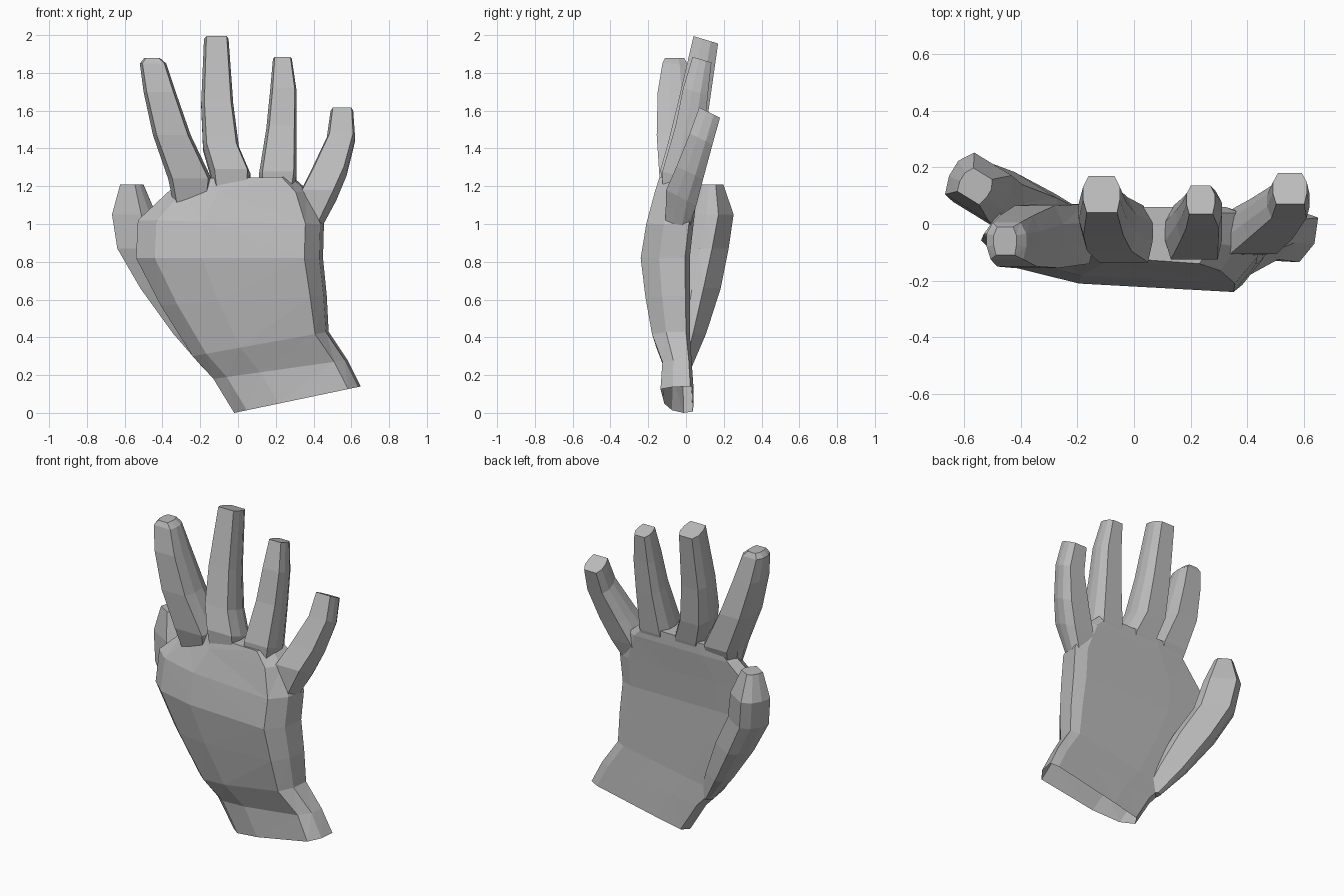
import bpy
import bmesh
from math import sin, cos

cube = bpy.data.objects.get("Cube")
if cube:
    bpy.data.objects.remove(cube, do_unlink=True)

skin = bpy.data.materials.new("plain grey")
skin.use_nodes = True
grey = (0.5, 0.5, 0.5, 1)
skin.diffuse_color = grey
skin.node_tree.nodes["Principled BSDF"].inputs["Base Color"].default_value = grey


def loft(name, rings):
    """Skin a closed tube through rings of equal point count."""
    bm = bmesh.new()
    loops = [[bm.verts.new(p) for p in ring] for ring in rings]
    n = len(loops[0])
    for a, b in zip(loops, loops[1:]):
        for i in range(n):
            j = (i + 1) % n
            bm.faces.new((a[i], a[j], b[j], b[i]))
    bm.faces.new(loops[0][::-1])
    bm.faces.new(loops[-1])
    bmesh.ops.triangulate(bm, faces=[f for f in bm.faces if len(f.verts) == 4])
    bmesh.ops.recalc_face_normals(bm, faces=bm.faces)
    mesh = bpy.data.meshes.new(name)
    bm.to_mesh(mesh)
    bm.free()
    mesh.materials.append(skin)
    ob = bpy.data.objects.new(name, mesh)
    bpy.context.collection.objects.link(ob)
    return ob


def finger(name, stations, tilt=0.3, yaw=0):
    """Stations are x, y, z, width, depth; tilt slopes the tip, yaw turns it."""
    outline = [(-1, -.3), (-.8, -1), (.85, -1), (1, -.3),
               (1, .4), (.7, 1), (-.7, 1), (-1, .4)]
    rings = []
    for x, y, z, w, d in stations:
        offsets = [(u * w / 2, v * d / 2) for u, v in outline]
        rings.append([(x + a * cos(yaw) - b * sin(yaw),
                       y + a * sin(yaw) + b * cos(yaw), z - tilt * b)
                      for a, b in offsets])
    return loft(name, rings)


# Palm and wrist: left x, left z, right x, right z, front y, back y
palm_outline = [(-1, .4), (-.8, -.3), (-.3, -.77), (.8, -1), (.96, -.25),
                (1, .8), (.85, 1), (.3, 1), (-.4, 1), (-.9, .95)]
palm_rows = [
    (-.02, .0, .65, .14, -.135, .04),
    (-.13, .18, .58, .28, -.125, .03),
    (-.24, .30, .48, .43, -.18, .02),
    (-.41, .57, .47, .62, -.215, .02),
    (-.54, .82, .45, .82, -.24, .02),
    (-.53, 1.02, .455, 1.0, -.21, .04),
    (-.37, 1.17, .38, 1.17, -.165, .06),
    (-.3, 1.24, .29, 1.25, -.14, .06),
]
rings = []
for lx, lz, rx, rz, front, back in palm_rows:
    ring = []
    for u, v in palm_outline:
        t = (u + 1) / 2
        ring.append((lx + (rx - lx) * t, (front + back) / 2 + v * (back - front) / 2,
                     lz + (rz - lz) * t))
    rings.append(ring)
hand = loft("hand", rings)

# Fingers and thumb, each rooted inside the palm
digits = [
    finger("index_finger", [
        (-.25, -.04, 1.1, .18, .12), (-.255, -.035, 1.24, .23, .21),
        (-.35, -.045, 1.47, .2, .22), (-.415, -.06, 1.7, .17, .18),
        (-.45, -.06, 1.85, .14, .13), (-.455, -.06, 1.88, .08, .1)], 0),
    finger("middle_finger", [
        (-.03, -.05, 1.08, .18, .14), (-.04, -.035, 1.26, .21, .2),
        (-.09, 0, 1.4, .19, .19), (-.11, .04, 1.63, .17, .16),
        (-.115, .105, 1.975, .13, .13)]),
    finger("ring_finger", [
        (.2, -.05, 1.06, .16, .14), (.21, -.03, 1.25, .2, .19),
        (.23, .02, 1.5, .16, .15), (.24, .05, 1.7, .14, .13),
        (.235, .085, 1.87, .1, .1)]),
    finger("little_finger", [
        (.34, -.055, .95, .16, .11), (.42, -.025, 1.14, .2, .16),
        (.48, .02, 1.27, .19, .14), (.545, .08, 1.45, .15, .12),
        (.55, .125, 1.59, .12, .11)], .5),
    finger("thumb", [
        (-.14, -.01, .24, .1, .05), (-.25, .025, .42, .19, .11),
        (-.39, .07, .66, .25, .16), (-.51, .105, .87, .24, .18),
        (-.545, .135, 1.05, .22, .18), (-.56, .135, 1.21, .11, .1)], 0, -.55),
]

# Merge everything into a single skin
bpy.context.view_layer.objects.active = hand
for digit in digits:
    mod = hand.modifiers.new("join " + digit.name, "BOOLEAN")
    mod.operation = "UNION"
    mod.solver = "EXACT"
    mod.object = digit
    bpy.ops.object.modifier_apply(modifier=mod.name)
    bpy.data.objects.remove(digit, do_unlink=True)

# Open the wrist
bm = bmesh.new()
bm.from_mesh(hand.data)
cap = [f for f in bm.faces if f.normal.z < -.9 and f.calc_center_median().z < .15]
bmesh.ops.delete(bm, geom=cap, context="FACES")
bm.to_mesh(hand.data)
bm.free()
